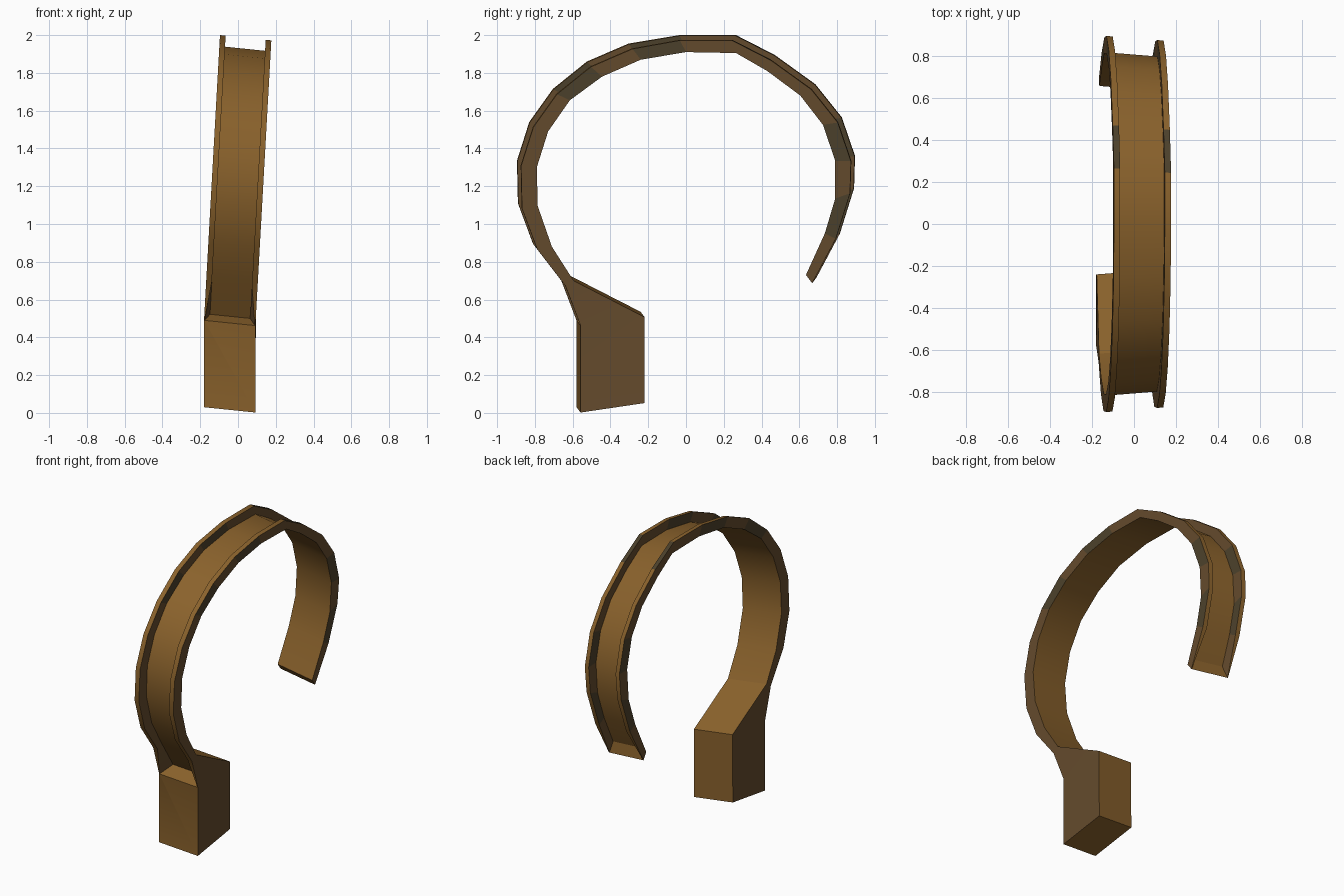
import bpy, bmesh

if "Cube" in bpy.data.objects:
    bpy.data.objects.remove(bpy.data.objects["Cube"])

# Side profile of the left flange rim, from the neck over the top to the tip (y, z)
OUTER = [(-.66, .70), (-.81, .895), (-.89, 1.11), (-.895, 1.335), (-.83, 1.54),
         (-.705, 1.715), (-.525, 1.86), (-.305, 1.955), (-.035, 2.0), (.265, 2.0),
         (.47, 1.895), (.685, 1.74), (.825, 1.565), (.895, 1.36), (.89, 1.19),
         (.815, .95), (.69, .715)]
# Side profile of the bore, measured on the right flange (y, z)
BORE = [(-.595, .70), (-.71, .88), (-.785, 1.095), (-.79, 1.30), (-.73, 1.49),
        (-.615, 1.655), (-.445, 1.78), (-.24, 1.87), (0, 1.91), (.265, 1.905),
        (.43, 1.81), (.605, 1.68), (.725, 1.525), (.79, 1.335), (.79, 1.135),
        (.735, .95), (.635, .73)]
WIDTH, DROP, RIM = 0.272, 0.028, 0.11
TAN, DARK, GREY = 0, 1, 2
GREY_SIDES = (6, 8, 13, 15)   # ring segments with weathered flange sides
GREY_RIMS = (10,)             # ring segment with weathered rim


def taper(y):
    return 0.022 * max(-1, min(1, y / 0.25))


def place(p, t):
    """Point of the left profile carried across the width (t 0..1), with lean and taper."""
    y, z = p
    x = -0.18 + 0.056 * max(0, z - 0.49) + WIDTH * t
    return (x, y - taper(y) * t, z - DROP * t)


bm = bmesh.new()


def section(outer, bore, web, rim=RIM):
    pts = [(bore, 0), (outer, 0), (outer, rim), (web, RIM),
           (web, 1 - RIM), (outer, 1 - rim), (outer, 1), (bore, 1)]
    return [bm.verts.new(place(p, t)) for p, t in pts]


def face(verts, colour=TAN):
    bm.faces.new(verts).material_index = colour


# Neck section on top of the block, then the channel-shaped ring sections
rings = [section((-.58, .49), (-.24, .535), (-.48, .525), 0.01)]
for k, (o, b) in enumerate(zip(OUTER, BORE)):
    b = (b[0] + taper(b[0]), b[1] + DROP)
    w = tuple(b[i] + 0.06 * (o[i] - b[i]) for i in (0, 1))
    last = k == len(OUTER) - 1
    rings.append(section(o, b, (.68, .79) if last else w, 0.01 if last else RIM))

# Skin between sections: flange sides dark, web, bore and rims tan
for k, (a, b) in enumerate(zip(rings, rings[1:])):
    for i in range(8):
        j = (i + 1) % 8
        colour = TAN
        if i in (0, 2, 4, 6):
            colour = GREY if k in GREY_SIDES else DARK
        if i in (1, 5) and k in GREY_RIMS:
            colour = GREY
        if i in (3, 7):
            colour = TAN
        face((a[i], a[j], b[j], b[i]), colour)

# Tip: sloping lip closing the channel, and the end face
e, n = rings[-1], rings[0]
face([e[i] for i in (2, 3, 4, 5)])
face([e[i] for i in (0, 1, 2, 5, 6, 7)])

# Block below the neck, with the sloping lip where the channel ends
fl, fr, bl, br = [bm.verts.new(place(p, t)) for p in ((-.58, .03), (-.24, .08)) for t in (0, 1)]
face([n[i] for i in (2, 3, 4, 5)])
face((fl, fr, n[6], n[5], n[2], n[1]))
face((fr, br, n[7], n[6]), DARK)
face((br, bl, n[0], n[7]))
face((bl, fl, n[1], n[0]), DARK)
face((fl, bl, br, fr))
bmesh.ops.recalc_face_normals(bm, faces=bm.faces)

mesh = bpy.data.meshes.new("hook_ring")
bm.to_mesh(mesh)
bm.free()
obj = bpy.data.objects.new("hook_ring_with_block", mesh)
bpy.context.collection.objects.link(obj)

# Colours, in the order of TAN, DARK, GREY
for name, rgb in (("tan_brown", (.255, .122, .025)),
                  ("dark_brown", (.13, .071, .026)),
                  ("grey_brown", (.075, .054, .025))):
    mat = bpy.data.materials.new(name)
    mat.diffuse_color = (*rgb, 1)
    mat.use_nodes = True
    mat.node_tree.nodes["Principled BSDF"].inputs["Base Color"].default_value = mat.diffuse_color
    mesh.materials.append(mat)

# Smooth web, crisp flange edges
bpy.context.view_layer.objects.active = obj
obj.select_set(True)
bpy.ops.object.shade_smooth_by_angle(angle=0.52)
